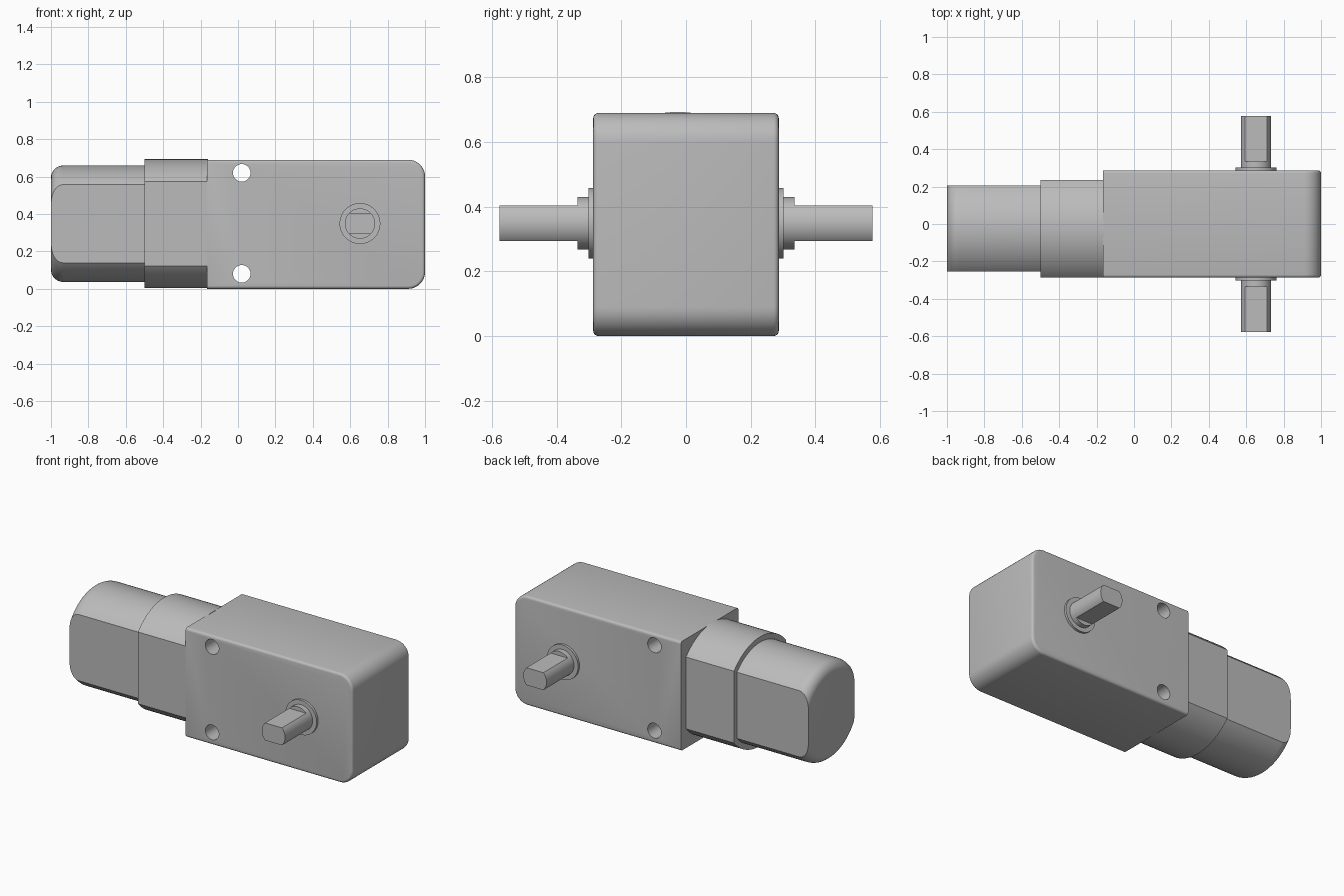
import bpy, bmesh, math
from mathutils import Matrix, Vector

if "Cube" in bpy.data.objects:
    bpy.data.objects.remove(bpy.data.objects["Cube"])

grey = bpy.data.materials.new("light grey")
grey.use_nodes = True
colour = (0.5, 0.5, 0.5, 1)
grey.diffuse_color = colour
grey.node_tree.nodes["Principled BSDF"].inputs["Base Color"].default_value = colour

MID_Z = 0.345


def finish(name, bm):
    bmesh.ops.recalc_face_normals(bm, faces=bm.faces)
    mesh = bpy.data.meshes.new(name)
    bm.to_mesh(mesh)
    bm.free()
    mesh.materials.append(grey)
    ob = bpy.data.objects.new(name, mesh)
    bpy.context.collection.objects.link(ob)
    return ob


def smooth(ob):
    bpy.ops.object.select_all(action='DESELECT')
    ob.select_set(True)
    bpy.context.view_layer.objects.active = ob
    bpy.ops.object.shade_smooth_by_angle(angle=math.radians(30))


def turned(profile, segments=64):
    """Revolve (distance, radius) pairs around the z axis, with capped ends."""
    bm = bmesh.new()
    rings = []
    for d, r in profile:
        ring = bmesh.ops.create_circle(bm, segments=segments, radius=r,
                                       matrix=Matrix.Translation((0, 0, d)))
        rings.append(ring["verts"])
    for a, b in zip(rings, rings[1:]):
        for i in range(segments):
            j = (i + 1) % segments
            bm.faces.new((a[i], a[j], b[j], b[i]))
    bm.faces.new(rings[0])
    bm.faces.new(rings[-1])
    return bm


def cut_flats(bm, axis, half):
    """Slice both sides off a turned body and close the cuts."""
    for side in (-1, 1):
        n = Vector(axis) * side
        geom = bm.verts[:] + bm.edges[:] + bm.faces[:]
        cut = bmesh.ops.bisect_plane(bm, geom=geom, plane_co=n * half,
                                     plane_no=n, clear_outer=True)
        rim = [e for e in cut["geom_cut"] if isinstance(e, bmesh.types.BMEdge)]
        bmesh.ops.contextual_create(bm, geom=rim)


# Gearbox housing: large rounded far corners, fine fillet around both sides
LEFT, RIGHT, DEPTH, HEIGHT = -0.165, 1.0, 0.287, 0.69
bm = bmesh.new()
bmesh.ops.create_cube(bm, size=1)
bmesh.ops.scale(bm, vec=(RIGHT - LEFT, 2 * DEPTH, HEIGHT), verts=bm.verts)
bmesh.ops.translate(bm, vec=((LEFT + RIGHT) / 2, 0, MID_Z), verts=bm.verts)
corners = [e for e in bm.edges if all(v.co.x > 0.9 for v in e.verts)
           and abs(e.verts[0].co.y - e.verts[1].co.y) > 0.1]
bmesh.ops.bevel(bm, geom=corners, offset=0.09, segments=10, profile=0.5, affect='EDGES')
outline = [e for e in bm.edges if abs(e.verts[0].co.y - e.verts[1].co.y) < 0.01
           and any(v.co.x > LEFT + 0.01 for v in e.verts)]
bmesh.ops.bevel(bm, geom=outline, offset=0.016, segments=4, profile=0.5, affect='EDGES')
gearbox = finish("gearbox_housing", bm)

# Two mounting holes drilled through the housing
for label, z in (("lower", 0.08), ("upper", 0.62)):
    bm = turned([(-0.4, 0.047), (0.4, 0.047)], 40)
    bm.transform(Matrix.Translation((0.02, 0, z)) @ Matrix.Rotation(math.pi / 2, 4, 'X'))
    drill = finish(label + "_hole_cutter", bm)
    drill.hide_render = True
    mod = gearbox.modifiers.new(label + "_hole", 'BOOLEAN')
    mod.operation = 'DIFFERENCE'
    mod.solver = 'EXACT'
    mod.object = drill
    bpy.context.view_layer.objects.active = gearbox
    bpy.ops.object.modifier_apply(modifier=mod.name)
    bpy.data.objects.remove(drill)
smooth(gearbox)

# Motor and its sleeve: turned along x, flattened front and back
along_x = Matrix.Translation((0, -0.025, MID_Z + 0.003)) @ Matrix.Rotation(math.pi / 2, 4, 'Y')
fillet = 0.065
nose = [(-1 + fillet * (1 - math.sin(t)), 0.311 - fillet * (1 - math.cos(t)))
        for t in (math.pi / 2 * (1 - i / 10) for i in range(11))]
for name, profile, half in (
        ("motor_can", nose + [(-0.49, 0.311)], 0.23),
        ("motor_sleeve", [(-0.5, 0.345), (-0.16, 0.345)], 0.26)):
    bm = turned(profile, 96)
    cut_flats(bm, (0, 1, 0), half)
    bm.transform(along_x)
    smooth(finish(name, bm))

# Output shaft on each side: flange, collar and flattened tip
for side, angle in (("front", math.pi / 2), ("back", -math.pi / 2)):
    place = Matrix.Translation((0.652, 0, 0.349)) @ Matrix.Rotation(angle, 4, 'X')
    for part, start, end, radius in (("flange", 0.28, 0.302, 0.109),
                                     ("collar", 0.29, 0.335, 0.081),
                                     ("shaft", 0.32, 0.577, 0.081)):
        bm = turned([(start, radius), (end, radius)], 48)
        if part == "shaft":
            cut_flats(bm, (0, 1, 0), 0.055)
        bm.transform(place)
        smooth(finish(side + "_" + part, bm))
